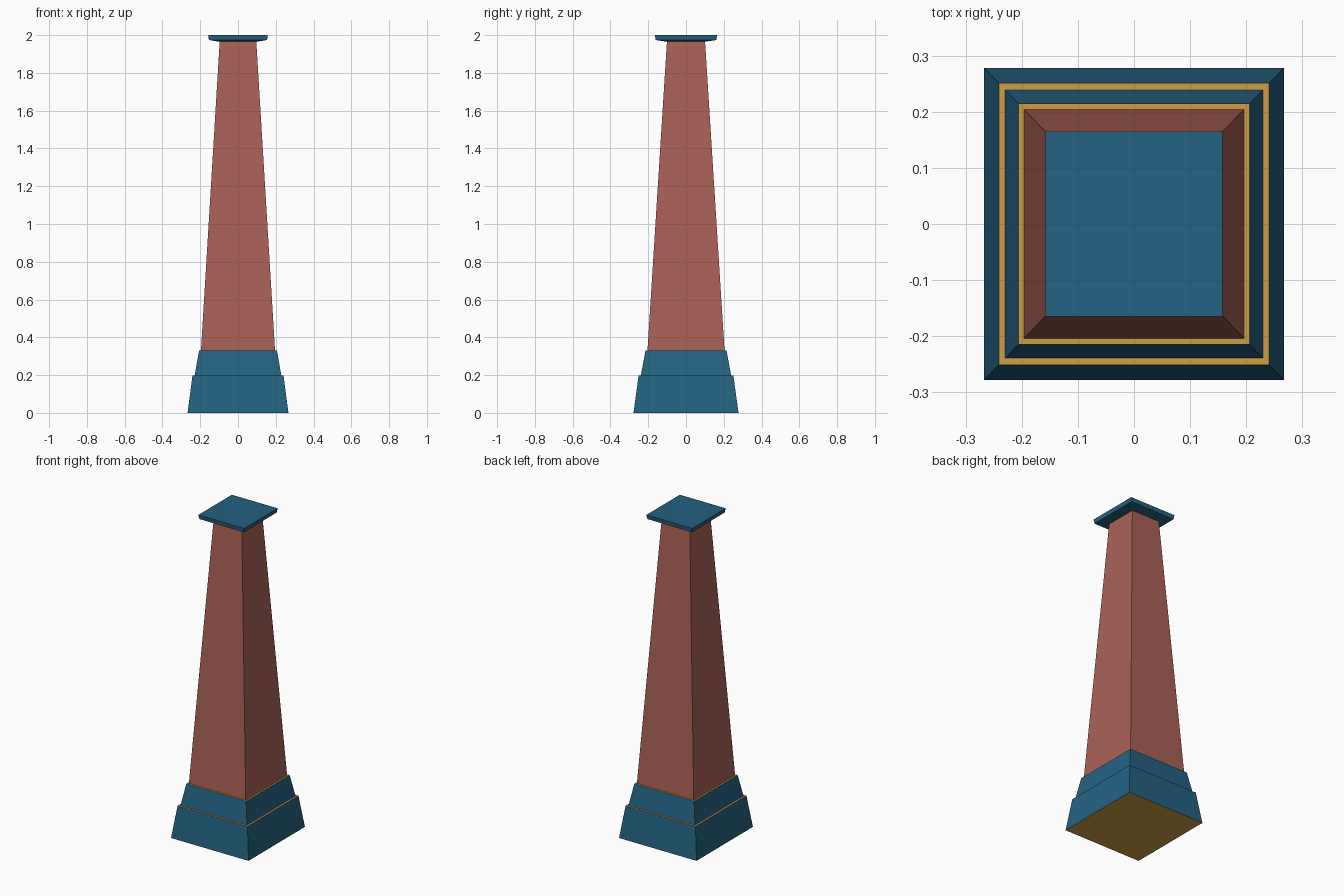
import bpy, bmesh

if "Cube" in bpy.data.objects:
    bpy.data.objects.remove(bpy.data.objects["Cube"])


def material(name, srgb):
    m = bpy.data.materials.new(name)
    lin = [((c / 255 + 0.055) / 1.055) ** 2.4 for c in srgb]
    m.diffuse_color = (*lin, 1)
    m.use_nodes = True
    m.node_tree.nodes["Principled BSDF"].inputs["Base Color"].default_value = m.diffuse_color
    return m


BLUE = material("deep blue", (36, 98, 130))
GOLD = material("gold", (205, 158, 70))
RED = material("terracotta", (170, 97, 87))


def stack(name, rings, mats, bottom=False, top=False):
    """Loft rectangular rings (half x, half y, z); level faces use the last material."""
    bm = bmesh.new()
    loops = [[bm.verts.new((sx * x, sy * y, z))
              for sx, sy in ((-1, -1), (1, -1), (1, 1), (-1, 1))]
             for x, y, z in rings]
    for a, b in zip(loops, loops[1:]):
        for i in range(4):
            j = (i + 1) % 4
            bm.faces.new((a[i], a[j], b[j], b[i]))
    if bottom:
        bm.faces.new(loops[0][::-1])
    if top:
        bm.faces.new(loops[-1])
    bm.normal_update()
    for f in bm.faces:
        f.material_index = len(mats) - 1 if abs(f.normal.z) > 0.999 else 0
    me = bpy.data.meshes.new(name)
    bm.to_mesh(me)
    bm.free()
    for m in mats:
        me.materials.append(m)
    bpy.context.collection.objects.link(bpy.data.objects.new(name, me))


# Two plinth tiers, each with a gold ledge on top and gold underside
stack("lower_plinth", [(0.267, 0.278, 0), (0.241, 0.251, 0.198), (0.2295, 0.239, 0.198)],
      [BLUE, GOLD], bottom=True)
stack("upper_plinth", [(0.2295, 0.239, 0.198), (0.206, 0.2145, 0.331), (0.196, 0.204, 0.331)],
      [BLUE, GOLD])
# Tapered shaft
stack("shaft", [(0.196, 0.204, 0.331), (0.097, 0.101, 1.965)], [RED])
# Thin cap with a slightly sloped underside
stack("cap", [(0.097, 0.101, 1.965), (0.154, 0.161, 1.974), (0.158, 0.1645, 2.0)],
      [BLUE], top=True)
